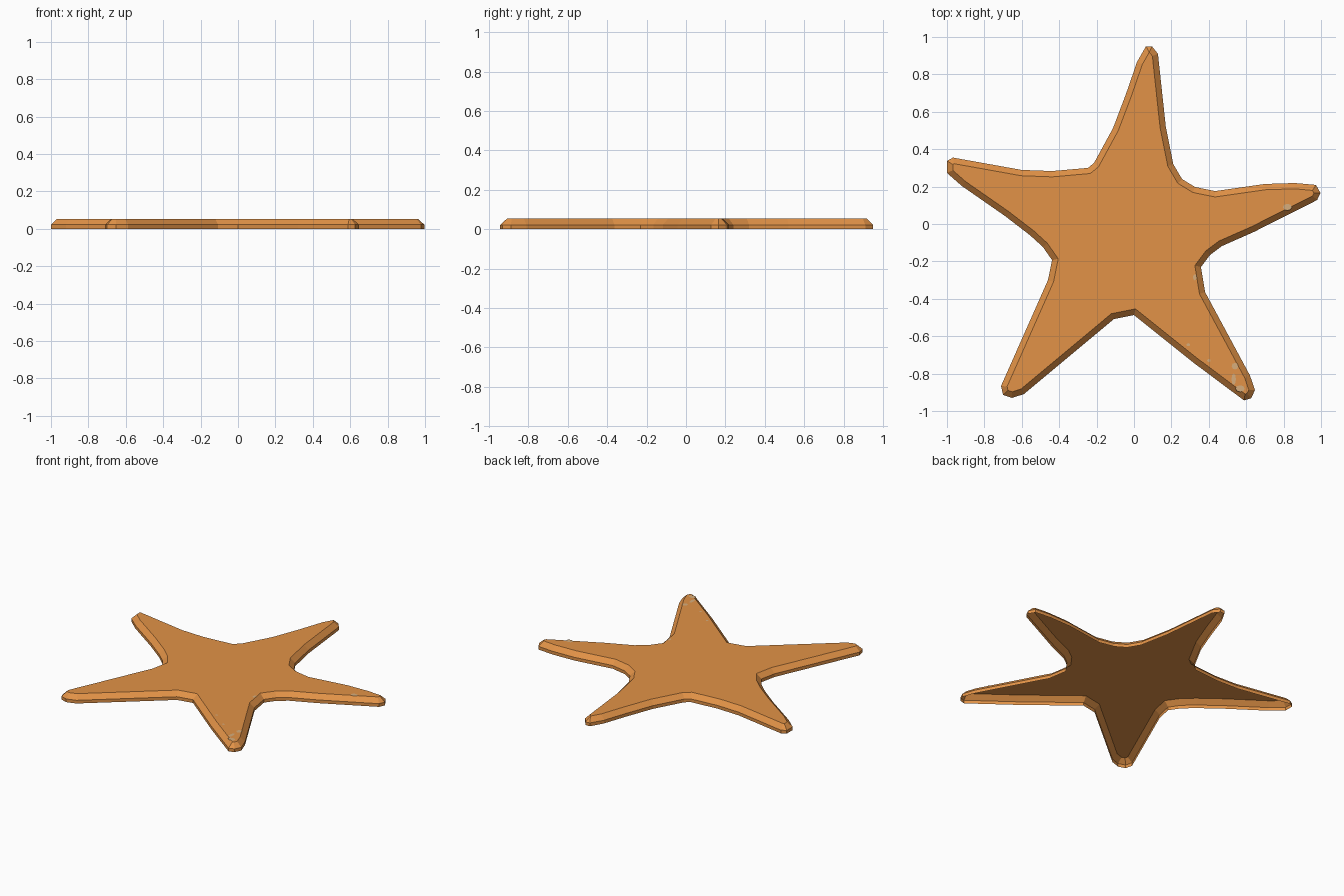
import bpy, bmesh, math
from mathutils import Vector

if "Cube" in bpy.data.objects:
    bpy.data.objects.remove(bpy.data.objects["Cube"])

WALL, TOP, INSET = 0.022, 0.053, 0.031


def material(name, rgb):
    m = bpy.data.materials.new(name)
    m.diffuse_color = (*rgb, 1)
    m.use_nodes = True
    m.node_tree.nodes["Principled BSDF"].inputs["Base Color"].default_value = m.diffuse_color
    return m


def make_object(name, bm, mat):
    mesh = bpy.data.meshes.new(name)
    bm.to_mesh(mesh)
    bm.free()
    mesh.materials.append(mat)
    ob = bpy.data.objects.new(name, mesh)
    bpy.context.collection.objects.link(ob)
    return ob


# Star outline, clockwise from the top arm's tip
outline = [Vector(p) for p in [
    (.064, .95), (.096, .95), (.128, .91), (.17, .52), (.21, .32), (.257, .24),
    (.326, .198), (.433, .176), (.70, .214), (.86, .219), (.973, .209),
    (.997, .166), (.979, .128), (.64, -.043), (.47, -.118), (.406, -.166),
    (.358, -.23), (.38, -.364), (.62, -.81), (.647, -.888), (.626, -.932),
    (.588, -.943), (.32, -.743), (0, -.487), (-.107, -.508), (-.588, -.909),
    (-.652, -.93), (-.70, -.914), (-.711, -.866), (-.46, -.30), (-.438, -.193),
    (-.487, -.123), (-.556, -.06), (-.69, .043), (-.92, .203), (-1, .273),
    (-1, .337), (-.968, .355), (-.6, .289), (-.438, .283), (-.246, .30),
    (-.214, .326), (-.112, .513), (-.043, .695), (.016, .866)]]


def inset(points, dist):
    """Mitred inward offset of a clockwise outline."""
    result = []
    for i, p in enumerate(points):
        a = (p - points[i - 1]).normalized()
        b = (points[(i + 1) % len(points)] - p).normalized()
        na, nb = Vector((a.y, -a.x)), Vector((b.y, -b.x))
        result.append(p + (na + nb) * dist / (1 + na.dot(nb)))
    return result


orange = material("starfish orange", (0.76, 0.29, 0.063))
pale = material("pale tan", (0.68, 0.42, 0.20))

# Body: open-bottomed shell with a low wall, a sloped rim and a flat top
bm = bmesh.new()
levels = [(outline, 0), (outline, WALL), (inset(outline, INSET), TOP)]
rings = [[bm.verts.new((p.x, p.y, z)) for p in pts] for pts, z in levels]
n = len(outline)
for low, high in zip(rings, rings[1:]):
    for i in range(n):
        j = (i + 1) % n
        bm.faces.new((low[j], low[i], high[i], high[j]))
top = bm.faces.new(rings[-1][::-1])
bm.normal_update()
bmesh.ops.triangulate(bm, faces=[top])
make_object("starfish_body", bm, orange)

# Small pale flecks lying on the top
bm = bmesh.new()
for x, y, rx, ry in [(.82, .09, .024, .018), (.325, -.285, .01, .016),
                     (.29, -.645, .01, .008), (.40, -.73, .01, .008),
                     (.54, -.76, .018, .018), (.533, -.83, .012, .03),
                     (.567, -.88, .025, .018)]:
    bm.faces.new([bm.verts.new((x + rx * math.cos(k * math.pi / 4),
                                y + ry * math.sin(k * math.pi / 4), TOP + .001))
                  for k in range(8)])
make_object("pale_flecks", bm, pale)
